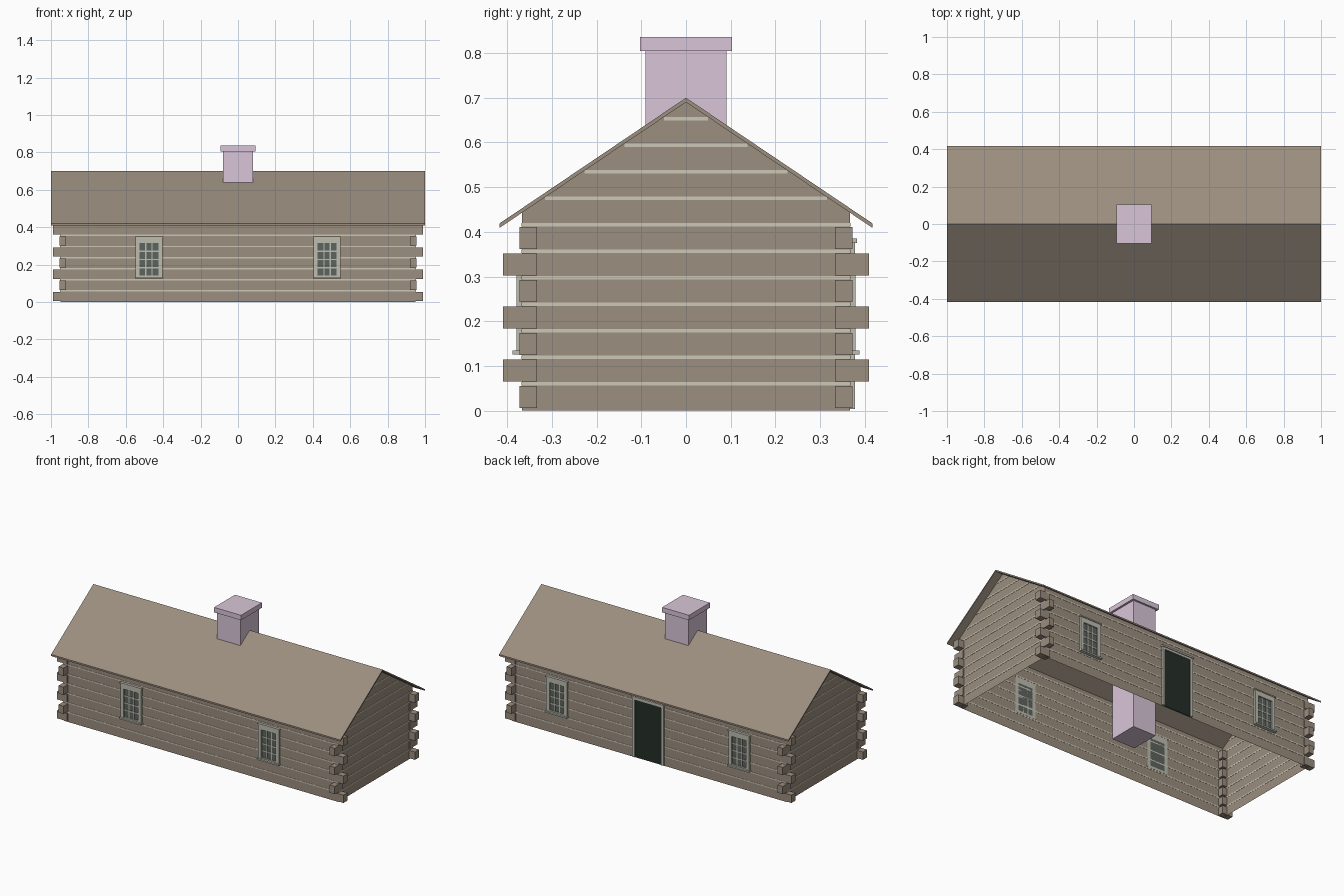
import bpy, bmesh

if "Cube" in bpy.data.objects:
    bpy.data.objects.remove(bpy.data.objects["Cube"])


def material(name, rgb):
    m = bpy.data.materials.new(name)
    lin = [((c / 255 + 0.055) / 1.055) ** 2.4 for c in rgb]
    m.diffuse_color = (*lin, 1)
    m.use_nodes = True
    m.node_tree.nodes["Principled BSDF"].inputs["Base Color"].default_value = m.diffuse_color
    return m


TIMBER = material("timber brown", (155, 142, 127))
CHINK = material("chinking cream", (205, 199, 184))
TRIM = material("trim grey", (190, 189, 176))
GLASS = material("glass grey", (92, 100, 95))
DOOR = material("door dark green", (36, 47, 40))
STONE = material("chimney mauve", (218, 198, 217))


def mesh(name, verts, faces, mat):
    me = bpy.data.meshes.new(name)
    me.from_pydata(verts, [], faces)
    bm = bmesh.new()
    bm.from_mesh(me)
    bmesh.ops.recalc_face_normals(bm, faces=bm.faces)
    bm.to_mesh(me)
    bm.free()
    me.materials.append(mat)
    ob = bpy.data.objects.new(name, me)
    bpy.context.collection.objects.link(ob)
    return ob


def boxes(name, spans, mat):
    """One object made of boxes, each given as (x0, x1, y0, y1, z0, z1)."""
    verts, faces = [], []
    for x0, x1, y0, y1, z0, z1 in spans:
        b = len(verts)
        verts += [(x, y, z) for z in (z0, z1)
                  for x, y in ((x0, y0), (x1, y0), (x1, y1), (x0, y1))]
        faces += [[b + i for i in f] for f in (
            (0, 3, 2, 1), (4, 5, 6, 7), (0, 1, 5, 4),
            (1, 2, 6, 5), (2, 3, 7, 6), (3, 0, 4, 7))]
    return mesh(name, verts, faces, mat)


def span(s, a, b):
    """Interval a..b mirrored to side s."""
    return (a, b) if s > 0 else (-b, -a)


WX, WY = 0.95, 0.367           # wall planes
SLOPE, APEX = 0.67, 0.69       # underside of roof
EAVE = APEX - WY * SLOPE
PITCH = 0.0593                 # log course height

# Open-bottomed wall shell with pointed gables
ring = [(-WY, 0), (WY, 0), (WY, EAVE), (0, APEX), (-WY, EAVE)]
mesh("log_walls", [(x, y, z) for x in (-WX, WX) for y, z in ring],
     [(0, 4, 3, 2, 1), (5, 6, 7, 8, 9), (0, 5, 9, 4), (1, 2, 7, 6)], TIMBER)

# Chinking strips between the courses
long_strips, gable_strips = [], []
for k in range(1, 12):
    z0, z1 = PITCH * k - 0.003, PITCH * k + 0.0045
    w = min(WY, (APEX - z1) / SLOPE)
    for s in (-1, 1):
        if k < 8:
            long_strips.append((-WX, WX, *span(s, WY - 0.001, WY + 0.0015), z0, z1))
        gable_strips.append((*span(s, WX - 0.001, WX + 0.0015), -w, w, z0, z1))
boxes("long_wall_chinking", long_strips, CHINK)
boxes("gable_chinking", gable_strips, CHINK)

# Alternating log ends at the four corners
ends = []
for k in range(7):
    z0 = PITCH * k + 0.006
    x1, y1 = (0.99, 0.373) if k % 2 == 0 else (0.955, 0.409)
    for sx in (-1, 1):
        for sy in (-1, 1):
            ends.append((*span(sx, 0.92, x1), *span(sy, 0.333, y1), z0, z0 + 0.049))
boxes("corner_log_ends", ends, TIMBER)

# Thin folded roof
prof = [(-0.417, 0.409), (0, APEX), (0.417, 0.409),
        (0.417, 0.419), (0, 0.70), (-0.417, 0.419)]
mesh("roof", [(x, y, z) for x in (-1, 1) for y, z in prof],
     [(0, 1, 4, 5), (1, 2, 3, 4), (6, 11, 10, 7), (7, 10, 9, 8)]
     + [(i, (i + 1) % 6, (i + 1) % 6 + 6, i + 6) for i in range(6)], TIMBER)

# Chimney reaching down to the ground
boxes("chimney_shaft", [(-0.08, 0.08, -0.091, 0.091, 0, 0.805)], STONE)
boxes("chimney_cap", [(-0.093, 0.093, -0.103, 0.103, 0.805, 0.836)], STONE)


def window(name, cx, s):
    def out(d, base=-0.001):
        return span(s, WY + base, WY + d)
    hw, z0, z1 = 0.05, 0.14, 0.315          # glass opening
    boxes(name + "_glass", [(cx - hw, cx + hw, *out(0.004), z0, z1)], GLASS)
    fw = 0.072
    parts = [(cx - fw, cx - hw, *out(0.012), 0.133, 0.345),
             (cx + hw, cx + fw, *out(0.012), 0.133, 0.345),
             (cx - hw, cx + hw, *out(0.012), z1, 0.345),
             (cx - fw - 0.004, cx + fw + 0.004, *out(0.016), 0.345, 0.352),
             (cx - fw - 0.004, cx + fw + 0.004, *out(0.021), 0.125, 0.134),
             (cx - hw, cx + hw, *out(0.008), 0.134, 0.142)]
    # Glazing bars: three columns by four rows
    for i in (1, 2):
        x = cx - hw + 2 * hw * i / 3
        parts.append((x - 0.0035, x + 0.0035, *out(0.007), z0, z1))
    for j in (1, 2, 3):
        z = z0 + (z1 - z0) * j / 4
        parts.append((cx - hw, cx + hw, *out(0.0065), z - 0.0035, z + 0.0035))
    boxes(name + "_frame", parts, TRIM)


for label, sx in (("left", -1), ("right", 1)):
    window("front_window_" + label, sx * 0.476, -1)
    window("back_window_" + label, sx * 0.63, 1)

# Back door with its surround
boxes("door", [(-0.092, 0.092, WY - 0.001, WY + 0.004, 0.004, 0.362)], DOOR)
boxes("door_surround",
      [(*span(s, 0.092, 0.108), WY - 0.001, WY + 0.011, 0.004, 0.375) for s in (-1, 1)]
      + [(-0.092, 0.092, WY - 0.001, WY + 0.011, 0.362, 0.375),
         (-0.112, 0.112, WY - 0.001, WY + 0.016, 0.375, 0.385)], TRIM)
